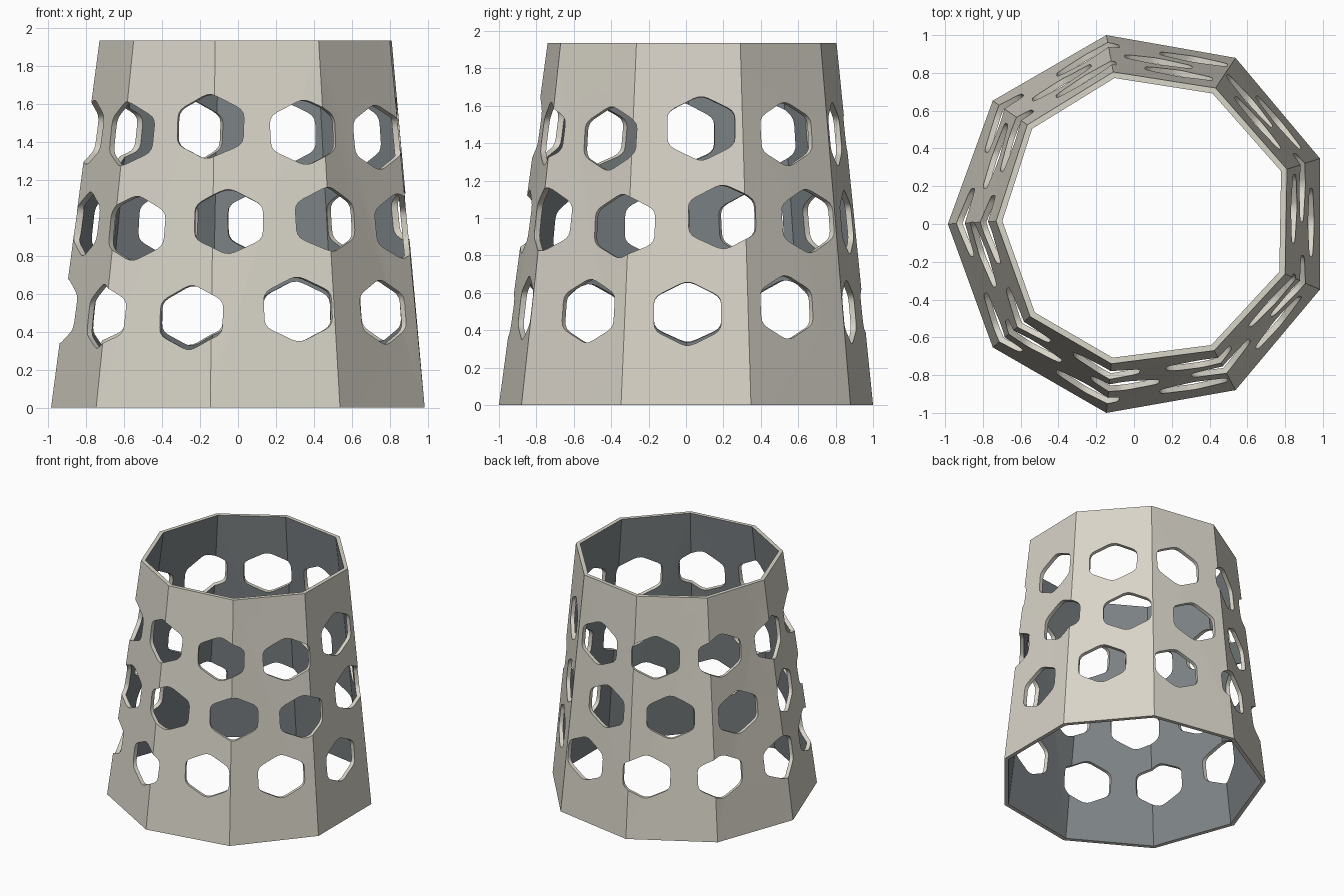
import bpy, bmesh, math
from mathutils import Vector, Matrix

if "Cube" in bpy.data.objects:
    bpy.data.objects.remove(bpy.data.objects["Cube"])

HEIGHT, WALL = 1.935, 0.033


def material(name, rgb):
    m = bpy.data.materials.new(name)
    m.diffuse_color = (*rgb, 1)
    m.use_nodes = True
    m.node_tree.nodes["Principled BSDF"].inputs["Base Color"].default_value = m.diffuse_color
    return m


stone = material("warm beige", (0.69, 0.66, 0.58))
slate = material("slate grey inside", (0.215, 0.24, 0.25))


def make_object(name, bm):
    bmesh.ops.recalc_face_normals(bm, faces=bm.faces)
    me = bpy.data.meshes.new(name)
    bm.to_mesh(me)
    bm.free()
    ob = bpy.data.objects.new(name, me)
    bpy.context.collection.objects.link(ob)
    me.materials.append(stone)
    me.materials.append(slate)
    return ob


# Nine-sided tapered shell, its top ring slightly uneven and leaning
base = [(0.03 + 1.0155 * math.cos(math.radians(20 + 40 * i)),
         1.0155 * math.sin(math.radians(20 + 40 * i))) for i in range(9)]
top = [(0.81, 0.29), (0.432, 0.72), (-0.11, 0.805), (-0.565, 0.525),
       (-0.73, 0.015), (-0.55, -0.49), (-0.12, -0.74), (0.425, -0.67), (0.80, -0.265)]


def inset(ring, centre):
    out = []
    for x, y in ring:
        v = Vector((x - centre[0], y - centre[1]))
        v *= 1 - WALL / v.length
        out.append((v.x + centre[0], v.y + centre[1]))
    return out


bm = bmesh.new()
loops = []
for ring, z in ((base, 0), (top, HEIGHT),
                (inset(top, (0.05, 0.033)), HEIGHT), (inset(base, (0.03, 0)), 0)):
    loops.append([bm.verts.new((x, y, z)) for x, y in ring])
for k in range(4):
    a, b = loops[k], loops[(k + 1) % 4]
    for i in range(9):
        j = (i + 1) % 9
        f = bm.faces.new((a[i], a[j], b[j], b[i]))
        f.material_index = 1 if k == 2 else 0
bmesh.ops.triangulate(bm, faces=bm.faces)
shell = make_object("tapered_shell", bm)


# Upright hexagon outline with softened corners
def hexagon(w=0.18, h=0.18, side=0.09, soft=0.22):
    pts = [Vector(p) for p in ((0, h), (-w, side), (-w, -side), (0, -h), (w, -side), (w, side))]
    out = []
    for i, p in enumerate(pts):
        a = p.lerp(pts[i - 1], soft)
        b = p.lerp(pts[(i + 1) % 6], soft)
        for t in (0, 0.33, 0.67, 1):
            out.append(a * (1 - t) ** 2 + p * 2 * t * (1 - t) + b * t * t)
    return out


# Three rows of ten holes: start angle, heights around the ring
rows = [
    (0, [0.49, 0.525, 0.50, 0.50, 0.50, 0.505, 0.48, 0.475, 0.52, 0.505]),
    (12, [1.005, 0.985, 0.98, 0.98, 0.97, 0.97, 0.945, 0.98, 0.99, 0.955]),
    (4, [1.48, 1.45, 1.45, 1.45, 1.45, 1.45, 1.44, 1.48, 1.45, 1.425]),
]
bm = bmesh.new()
for start, heights in rows:
    for i, z in enumerate(heights):
        ang = math.radians(start + 36 * i)
        t = z / HEIGHT
        r = 0.97 * (1.0155 + (0.785 - 1.0155) * t)
        pos = Vector((0.03 + 0.02 * t + r * math.cos(ang), 0.033 * t + r * math.sin(ang), z))
        rot = Matrix.Rotation(ang, 3, 'Z') @ Matrix.Rotation(math.radians(-6), 3, 'Y')
        ends = [[bm.verts.new(pos + rot @ Vector((d, p.x, p.y))) for p in hexagon()]
                for d in (-0.12, 0.12)]
        n = len(ends[0])
        bm.faces.new(ends[0])
        bm.faces.new(ends[1][::-1])
        for k in range(n):
            m = (k + 1) % n
            bm.faces.new((ends[0][k], ends[1][k], ends[1][m], ends[0][m]))
cutter = make_object("hole_cutter", bm)
cutter.hide_render = True

# Cut the holes, then drop the helper
mod = shell.modifiers.new("holes", 'BOOLEAN')
mod.operation = 'DIFFERENCE'
mod.solver = 'EXACT'
mod.object = cutter
bpy.context.view_layer.objects.active = shell
shell.select_set(True)
cutter.select_set(False)
bpy.ops.object.modifier_apply(modifier=mod.name)
bpy.data.objects.remove(cutter)
bpy.ops.object.shade_smooth_by_angle(angle=math.radians(25))
